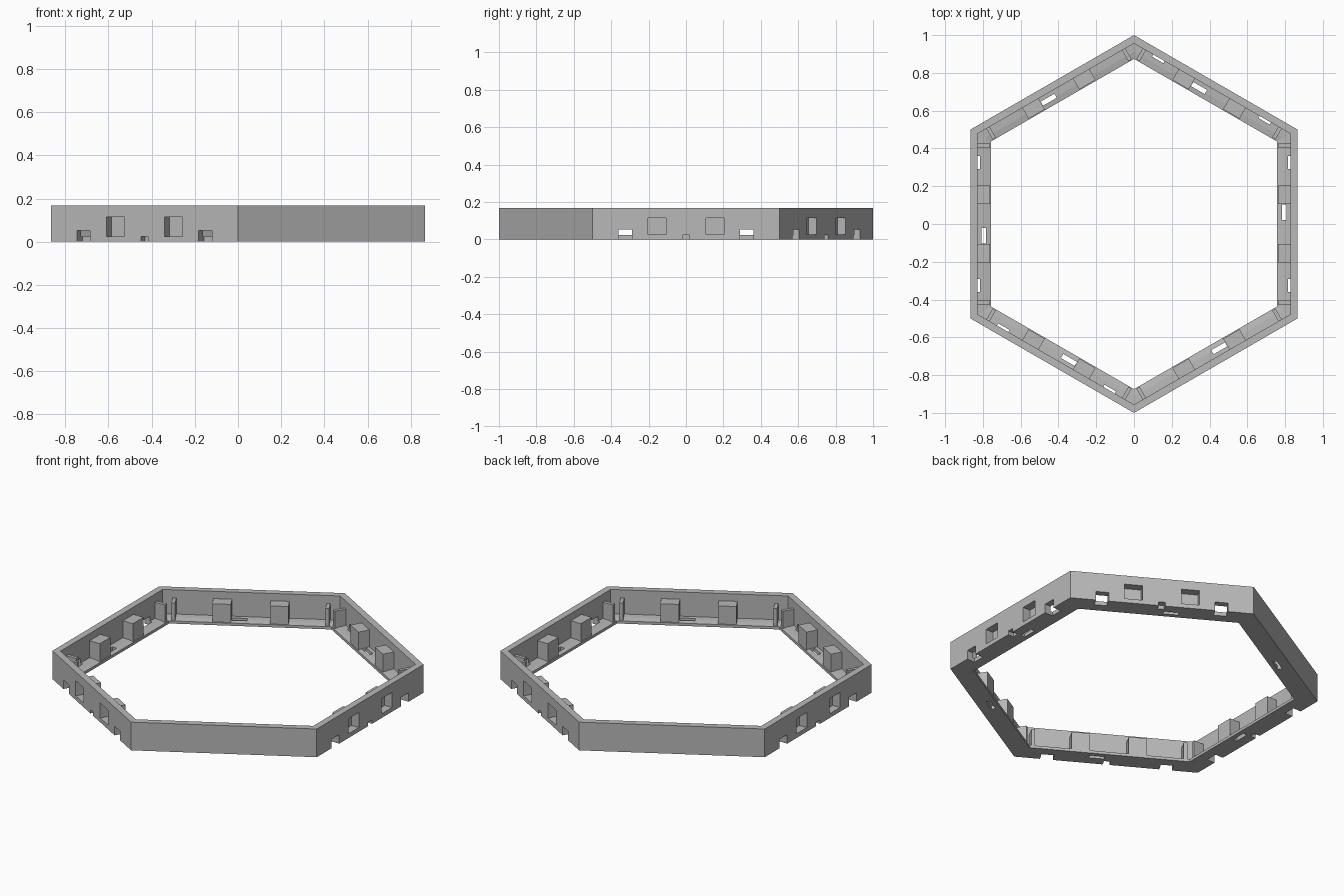
import bpy
import bmesh
from math import radians, cos, sin
from mathutils import Matrix, Vector

cube = bpy.data.objects.get("Cube")
if cube:
    bpy.data.objects.remove(cube, do_unlink=True)

grey = bpy.data.materials.new("light_grey")
grey.use_nodes = True
grey.diffuse_color = (0.48, 0.48, 0.48, 1)
grey.node_tree.nodes["Principled BSDF"].inputs["Base Color"].default_value = (0.48, 0.48, 0.48, 1)

ALL_SIDES = range(0, 360, 60)
OPEN_SIDES = (0, 60, 180, 240)   # sides with outward-facing sockets


def make_object(name, bm):
    bmesh.ops.recalc_face_normals(bm, faces=bm.faces)
    mesh = bpy.data.meshes.new(name)
    bm.to_mesh(mesh)
    bm.free()
    mesh.materials.append(grey)
    obj = bpy.data.objects.new(name, mesh)
    bpy.context.collection.objects.link(obj)
    return obj


def add_box(bm, angle, r, t, z):
    """Box spanning r (outward), t (along the side) and z ranges of one side."""
    lo, hi = Vector((r[0], t[0], z[0])), Vector((r[1], t[1], z[1]))
    matrix = (Matrix.Rotation(radians(angle), 4, 'Z')
              @ Matrix.Translation((lo + hi) / 2)
              @ Matrix.Diagonal((hi - lo).to_4d()))
    bmesh.ops.create_cube(bm, size=1, matrix=matrix)


def boolean(target, helper, operation):
    mod = target.modifiers.new(helper.name, 'BOOLEAN')
    mod.operation = operation
    mod.solver = 'EXACT'
    mod.object = helper
    helper.hide_render = True
    helper.hide_viewport = True
    helper.hide_set(True)


# Frame: L-shaped section (distance to side, height) swept round a hexagon
section = [(0.866, 0), (0.866, 0.167), (0.828, 0.167), (0.828, 0.024),
           (0.79, 0.022), (0.757, 0.016), (0.757, 0)]
bm = bmesh.new()
rings = []
for a in ALL_SIDES:
    c, s = cos(radians(a + 30)), sin(radians(a + 30))
    k = 1 / cos(radians(30))
    rings.append([bm.verts.new((r * k * c, r * k * s, z)) for r, z in section])
n = len(section)
for i in range(6):
    p, q = rings[i], rings[(i + 1) % 6]
    for j in range(n):
        bm.faces.new((p[j], q[j], q[(j + 1) % n], p[(j + 1) % n]))
frame = make_object("hexagon_frame", bm)

# Inner blocks and end ribs on every side
bm = bmesh.new()
for a in ALL_SIDES:
    for m in (-1, 1):
        add_box(bm, a, (0.762, 0.845), (m * 0.155 - 0.05, m * 0.155 + 0.05), (0.008, 0.124))
        add_box(bm, a, (0.762, 0.845), (m * 0.415 - 0.01, m * 0.415 + 0.01), (0.008, 0.12))
blocks = make_object("inner_blocks", bm)

# Openings: floor slots on every side, sockets and notches on the open sides
bm = bmesh.new()
for a in ALL_SIDES:
    add_box(bm, a, (0.783, 0.808), (0.02, 0.104), (-0.05, 0.06))
for a in OPEN_SIDES:
    add_box(bm, a, (0.83, 0.9), (-0.018, 0.018), (-0.05, 0.023))
    for m in (-1, 1):
        add_box(bm, a, (0.818, 0.9), (m * 0.155 - 0.049, m * 0.155 + 0.049), (0.025, 0.114))
        add_box(bm, a, (0.815, 0.9), (m * 0.325 - 0.035, m * 0.325 + 0.035), (-0.05, 0.053))
openings = make_object("opening_cutters", bm)

boolean(frame, blocks, 'UNION')
boolean(frame, openings, 'DIFFERENCE')

# Apply the booleans and drop the helpers
bpy.context.view_layer.update()
depsgraph = bpy.context.evaluated_depsgraph_get()
result = bpy.data.meshes.new_from_object(frame.evaluated_get(depsgraph))
frame.modifiers.clear()
frame.data = result
for helper in (blocks, openings):
    bpy.data.objects.remove(helper, do_unlink=True)
